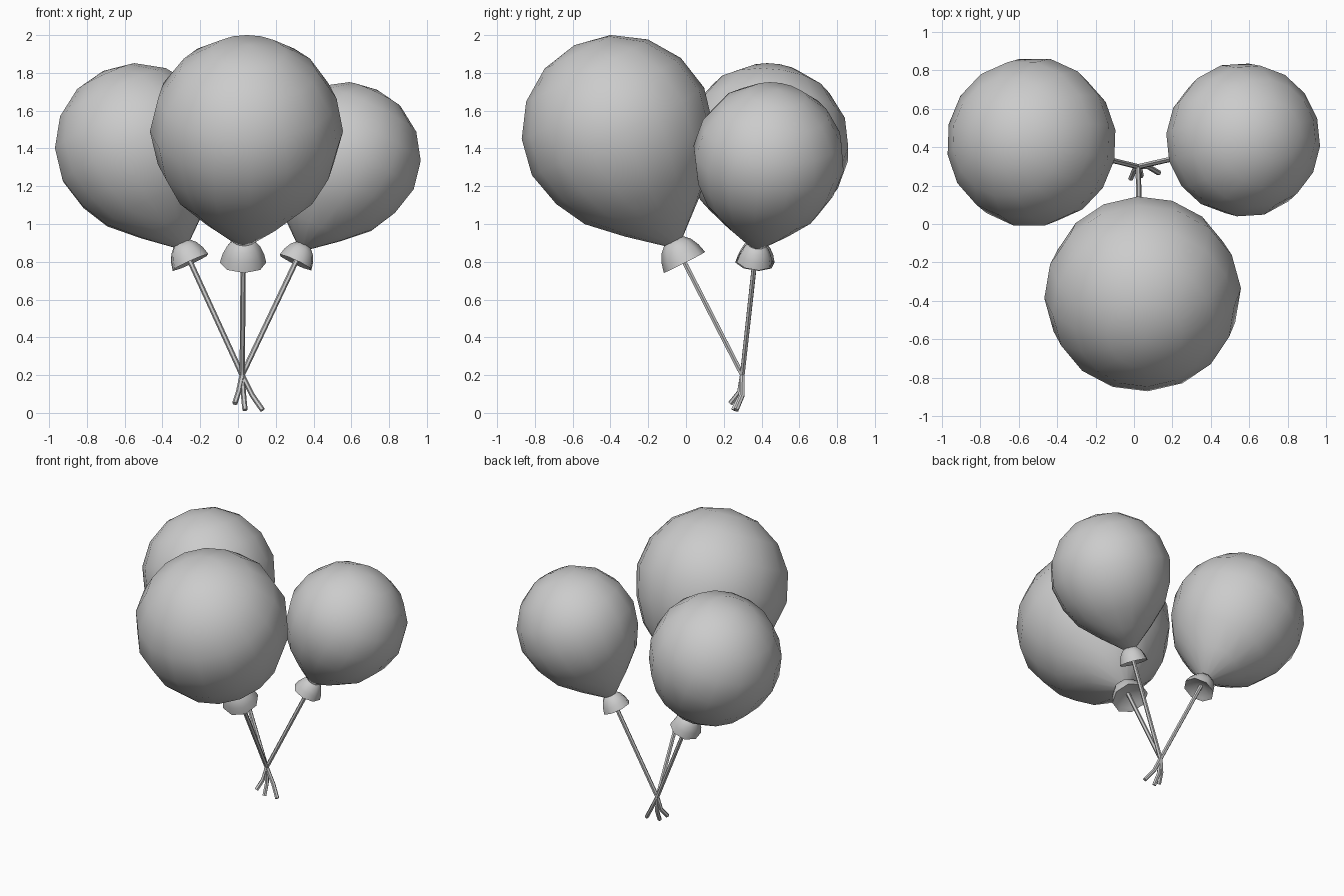
import bpy, bmesh, math
from mathutils import Vector

cube = bpy.data.objects.get("Cube")
if cube:
    bpy.data.objects.remove(cube, do_unlink=True)

grey = bpy.data.materials.new("plain_grey")
grey.use_nodes = True
grey.diffuse_color = (0.6, 0.6, 0.6, 1)
grey.node_tree.nodes["Principled BSDF"].inputs["Base Color"].default_value = (0.6, 0.6, 0.6, 1)


def finish(name, bm, angle):
    bmesh.ops.recalc_face_normals(bm, faces=bm.faces)
    mesh = bpy.data.meshes.new(name)
    bm.to_mesh(mesh)
    bm.free()
    mesh.materials.append(grey)
    obj = bpy.data.objects.new(name, mesh)
    bpy.context.collection.objects.link(obj)
    bpy.ops.object.select_all(action='DESELECT')
    obj.select_set(True)
    bpy.context.view_layer.objects.active = obj
    bpy.ops.object.shade_smooth_by_angle(angle=math.radians(angle))
    return obj


def lathe(name, profile, sides, angle):
    """Close a (radius, height) profile around z; radius 0 makes a pole."""
    bm = bmesh.new()
    rings = []
    for r, h in profile:
        count = sides if r > 0 else 1
        rings.append([bm.verts.new((r * math.cos(2 * math.pi * i / sides),
                                    r * math.sin(2 * math.pi * i / sides), h))
                      for i in range(count)])
    for a, b in zip(rings, rings[1:]):
        for i in range(sides):
            quad = [a[i % len(a)], a[(i + 1) % len(a)],
                    b[(i + 1) % len(b)], b[i % len(b)]]
            bm.faces.new(list(dict.fromkeys(quad)))
    return finish(name, bm, angle)


def tube(name, points, radius, sides=6):
    """Sweep a capped ring along a path."""
    bm = bmesh.new()
    pts = [Vector(p) for p in points]
    rings = []
    for i, p in enumerate(pts):
        d = (pts[min(i + 1, len(pts) - 1)] - pts[max(i - 1, 0)]).normalized()
        u = d.cross(Vector((0, 1, 0))).normalized()
        v = d.cross(u)
        rings.append([bm.verts.new(p + radius * (math.cos(t) * u + math.sin(t) * v))
                      for t in (2 * math.pi * k / sides for k in range(sides))])
    for a, b in zip(rings, rings[1:]):
        for k in range(sides):
            n = (k + 1) % sides
            bm.faces.new((a[k], a[n], b[n], b[k]))
    bm.faces.new(rings[0])
    bm.faces.new(rings[-1])
    return finish(name, bm, 40)


# Unit shapes: rounded top, tapering neck, and a flared mouth below it
dome = [(math.sin(math.pi * i / 8), math.cos(math.pi * i / 8)) for i in range(5)]
dome[0] = (0, 1)
body = dome + [(0.91, -0.38), (0.74, -0.70), (0.43, -1.0), (0.10, -1.28), (0, -1.29)]
mouth = [(0, -1.25), (0.10, -1.26), (0.17, -1.33), (0.215, -1.42),
         (0.24, -1.52), (0.19, -1.50), (0, -1.42)]

# name, centre, radius, mouth centre, loose string end
balloons = [
    ("front", (0.045, -0.36, 1.49), 0.512, (0.027, -0.01, 0.80), (0.037, 0.25, 0.015)),
    ("right", (-0.53, 0.425, 1.408), 0.444, (-0.253, 0.365, 0.80), (0.13, 0.265, 0.015)),
    ("left", (0.565, 0.437, 1.348), 0.404, (0.305, 0.362, 0.797), (-0.017, 0.235, 0.05)),
]
for name, centre, radius, low, end in balloons:
    axis = Vector(centre) - Vector(low)
    for part, profile, sides, angle in (("balloon", body, 16, 60), ("mouth", mouth, 8, 50)):
        obj = lathe(f"{name}_{part}", profile, sides, angle)
        obj.location = centre
        obj.rotation_mode = 'QUATERNION'
        obj.rotation_quaternion = axis.to_track_quat('Z', 'Y')
        obj.scale = (radius,) * 3
    # String runs through the shared knot, then bends out to its loose end
    knot = Vector((0.022, 0.298, 0.20))
    end = Vector(end)
    start = Vector(low) + axis * 0.05
    bend = knot.lerp(end, 0.5) + Vector((0, 0.016, -0.015))
    tube(f"{name}_string", [start, knot.lerp(start, 0.06), knot, bend, end], 0.014)
